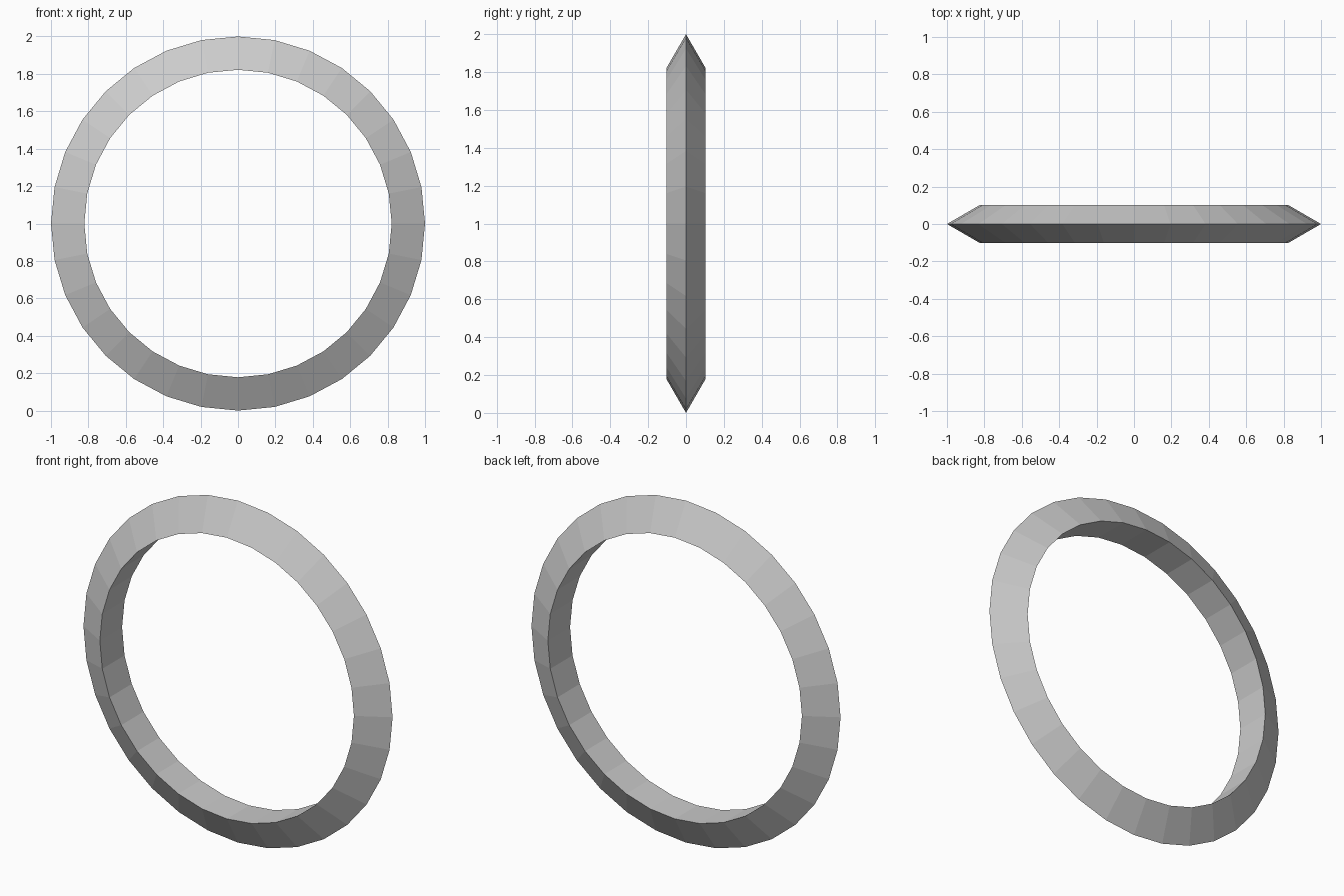
import bpy, math

if "Cube" in bpy.data.objects:
    bpy.data.objects.remove(bpy.data.objects["Cube"])

# Ring with a triangular section: sharp outer rim, flat inner band
OUTER, INNER, SEGMENTS = 1.0, 0.822, 32
minor = (OUTER - INNER) / 1.5      # circumradius of the triangular section
major = OUTER - minor

bpy.ops.mesh.primitive_torus_add(
    major_radius=major, minor_radius=minor,
    major_segments=SEGMENTS, minor_segments=3,
    location=(0, 0, OUTER), rotation=(math.pi / 2, 0, 0))
ring = bpy.context.object
ring.name = "ring"
bpy.ops.object.transform_apply(location=False, rotation=True, scale=False)
bpy.ops.object.shade_flat()
